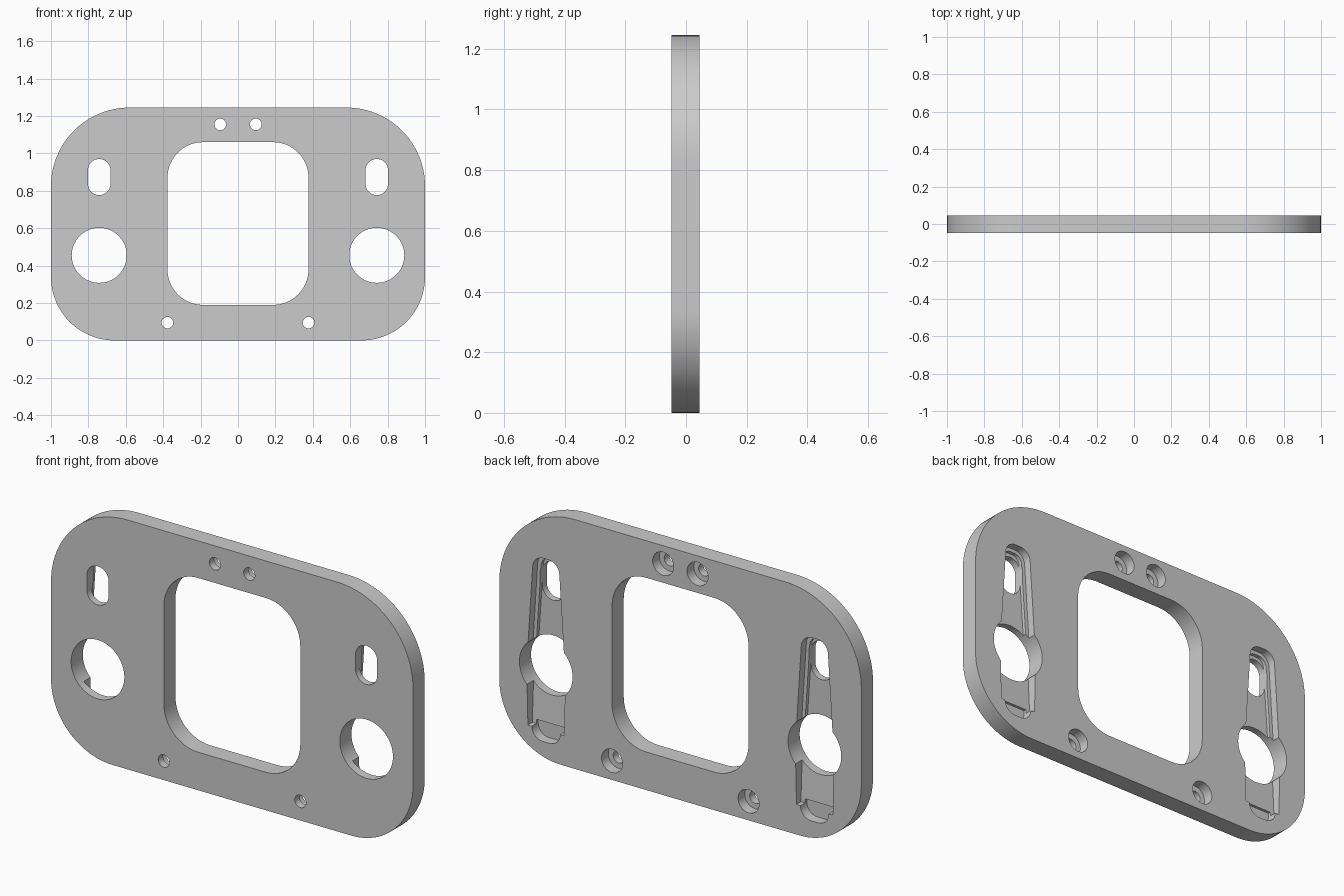
import bpy, bmesh, math
from mathutils import Vector

cube = bpy.data.objects.get("Cube")
if cube:
    bpy.data.objects.remove(cube)

FRONT, BACK = -0.047, 0.045

grey = bpy.data.materials.new("plain grey")
grey.use_nodes = True
grey.diffuse_color = (0.6, 0.6, 0.6, 1)
grey.node_tree.nodes["Principled BSDF"].inputs["Base Color"].default_value = (0.6, 0.6, 0.6, 1)


def rounded(corners, steps=16):
    """Outline through (x, z, radius) corners, each rounded with an arc."""
    pts = []
    for i, (x, z, r) in enumerate(corners):
        p = Vector((x, z))
        if r == 0:
            pts.append(p)
            continue
        a = (Vector(corners[i - 1][:2]) - p).normalized()
        b = (Vector(corners[(i + 1) % len(corners)][:2]) - p).normalized()
        half = math.acos(a.dot(b)) / 2
        centre = p + (a + b).normalized() * (r / math.sin(half))
        start = p + a * (r / math.tan(half)) - centre
        first = math.atan2(start.y, start.x)
        sweep = math.pi - 2 * half
        for k in range(steps + 1):
            t = first + sweep * k / steps
            pts.append(centre + Vector((math.cos(t), math.sin(t))) * r)
    return pts


def circle(x, z, r, n=48):
    return [Vector((x + r * math.cos(t), z + r * math.sin(t)))
            for t in (2 * math.pi * k / n for k in range(n))]


def prism(name, outline, y0, y1, slope=0, pivot=0):
    """Extrude an outline from y0 to y1; slope tilts the y0 end along z."""
    bm = bmesh.new()
    ends = [[bm.verts.new((p.x, y0 + slope * (p.y - pivot), p.y)) for p in outline],
            [bm.verts.new((p.x, y1, p.y)) for p in outline]]
    bm.faces.new(ends[0])
    bm.faces.new(ends[1][::-1])
    n = len(outline)
    for i in range(n):
        j = (i + 1) % n
        bm.faces.new((ends[0][j], ends[0][i], ends[1][i], ends[1][j]))
    bmesh.ops.recalc_face_normals(bm, faces=bm.faces)
    mesh = bpy.data.meshes.new(name)
    bm.to_mesh(mesh)
    bm.free()
    mesh.materials.append(grey)
    obj = bpy.data.objects.new(name, mesh)
    bpy.context.collection.objects.link(obj)
    return obj


# Plate with larger upper corners
plate = prism("face_plate", rounded([(-1, 0, 0.34), (1, 0, 0.34),
                                     (1, 1.245, 0.42), (-1, 1.245, 0.42)], 24), FRONT, BACK)


def cut(outline, y0=-0.2, y1=0.2, **tilt):
    cutter = prism("cutter", outline, y0, y1, **tilt)
    cutter.hide_render = True
    mod = plate.modifiers.new("cut", "BOOLEAN")
    mod.operation = "DIFFERENCE"
    mod.solver = "EXACT"
    mod.object = cutter
    bpy.context.view_layer.objects.active = plate
    bpy.ops.object.modifier_apply(modifier=mod.name)
    bpy.data.objects.remove(cutter)


# Central window
cut(rounded([(-0.377, 0.19, 0.19), (0.377, 0.19, 0.19),
             (0.377, 1.06, 0.19), (-0.377, 1.06, 0.19)]))

for s in (-1, 1):
    # Screw holes, counterbored from the back
    for x, z in ((0.095, 1.155), (0.377, 0.095)):
        cut(circle(s * x, z, 0.031, 32))
        cut(circle(s * x, z, 0.058, 32), y0=-0.008)

    c = s * 0.742
    # Tapered upper pocket with a deeper inner step
    for grow, depth in ((0, 0.04), (-0.018, 0.058)):
        w, v = 0.07 + grow, 0.105 + grow
        cut(rounded([(c - v, 0.47, 0), (c + v, 0.47, 0),
                     (c + w, 1.005 + grow, w * 0.85), (c - w, 1.005 + grow, w * 0.85)]),
            y0=BACK - depth)

    # Lower pocket with a ramped floor and a rounded end
    cut([Vector(p) for p in ((c - 0.1, 0.15), (c + 0.1, 0.15),
                             (c + 0.107, 0.45), (c - 0.107, 0.45))],
        y0=BACK - 0.035, slope=-0.08, pivot=0.15)
    cut(rounded([(c - 0.078, 0.09, 0.06), (c + 0.078, 0.09, 0.06),
                 (c + 0.078, 0.17, 0), (c - 0.078, 0.17, 0)]), y0=BACK - 0.05)

    # Round opening and upright slot
    cut(circle(c, 0.455, 0.147, 64))
    cut(rounded([(c - 0.06, 0.777, 0.0599), (c + 0.06, 0.777, 0.0599),
                 (c + 0.06, 0.97, 0.0599), (c - 0.06, 0.97, 0.0599)]))

bpy.ops.object.select_all(action="DESELECT")
plate.select_set(True)
bpy.context.view_layer.objects.active = plate
bpy.ops.object.shade_smooth_by_angle(angle=math.radians(30))
